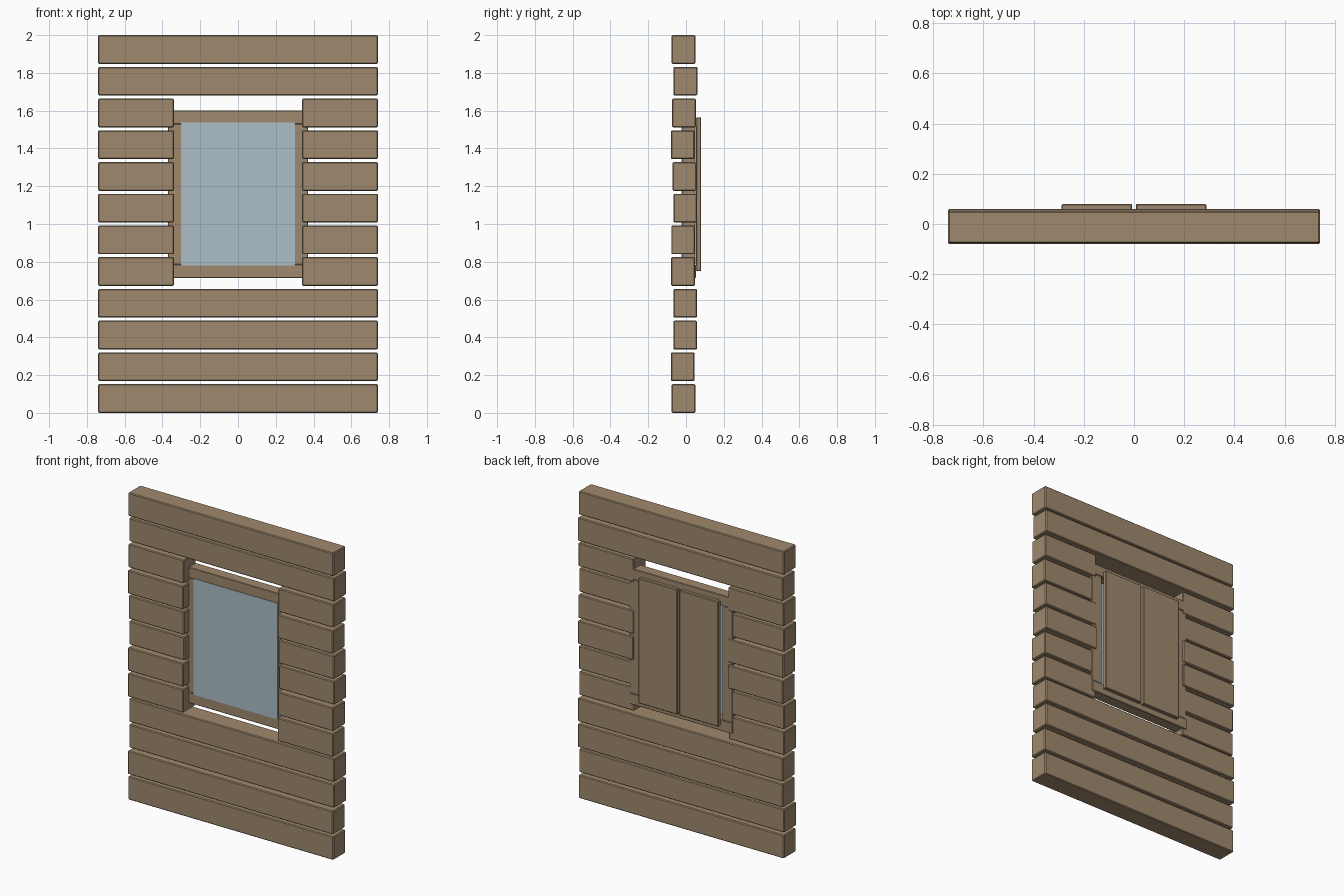
import bpy

if "Cube" in bpy.data.objects:
    bpy.data.objects.remove(bpy.data.objects["Cube"])


def material(name, color):
    m = bpy.data.materials.new(name)
    m.diffuse_color = color
    m.use_nodes = True
    m.node_tree.nodes["Principled BSDF"].inputs["Base Color"].default_value = m.diffuse_color
    return m


WOOD = material("wood", (0.35, 0.25, 0.155, 1))
GLASS = material("glass", (0.41, 0.52, 0.565, 1))


def box(name, x, y, z, mat=WOOD, bevel=0.005):
    """Bevelled box from (min, max) ranges on each axis."""
    ranges = (x, y, z)
    bpy.ops.mesh.primitive_cube_add(size=1, location=[(a + b) / 2 for a, b in ranges])
    ob = bpy.context.object
    ob.name = name
    ob.scale = [b - a for a, b in ranges]
    bpy.ops.object.transform_apply(location=False, rotation=False, scale=True)
    ob.data.materials.append(mat)
    if bevel:
        mod = ob.modifiers.new("soft_edges", "BEVEL")
        mod.width = bevel
        mod.segments = 1
    return ob


# Wall planks, each set slightly forward or back; rows 4-9 leave the window opening
front = [-0.076, -0.08, -0.067, -0.067, -0.079, -0.078,
         -0.067, -0.071, -0.08, -0.073, -0.066, -0.076]
HEIGHT, DEPTH = 0.152, 0.126
PITCH = (2 - HEIGHT) / (len(front) - 1)
for i, y in enumerate(front):
    ys, zs = (y, y + DEPTH), (i * PITCH, i * PITCH + HEIGHT)
    if 4 <= i <= 9:
        box(f"plank_left_{i}", (-0.74, -0.34), ys, zs)
        box(f"plank_right_{i}", (0.34, 0.74), ys, zs)
    else:
        box(f"plank_{i}", (-0.74, 0.74), ys, zs)

# Window frame
box("frame_top", (-0.37, 0.37), (-0.02, 0.053), (1.53, 1.60), bevel=0.003)
box("frame_bottom", (-0.37, 0.37), (-0.02, 0.053), (0.715, 0.785), bevel=0.003)
box("frame_left", (-0.37, -0.295), (-0.018, 0.05), (0.785, 1.53), bevel=0.003)
box("frame_right", (0.295, 0.37), (-0.018, 0.05), (0.785, 1.53), bevel=0.003)

# Glass pane
box("window_pane", (-0.303, 0.303), (-0.024, -0.012), (0.78, 1.537), GLASS, 0)

# Closed shutters on the back
box("shutter_left", (-0.288, -0.008), (0.054, 0.08), (0.75, 1.565), bevel=0.004)
box("shutter_right", (0.008, 0.288), (0.054, 0.08), (0.75, 1.565), bevel=0.004)
